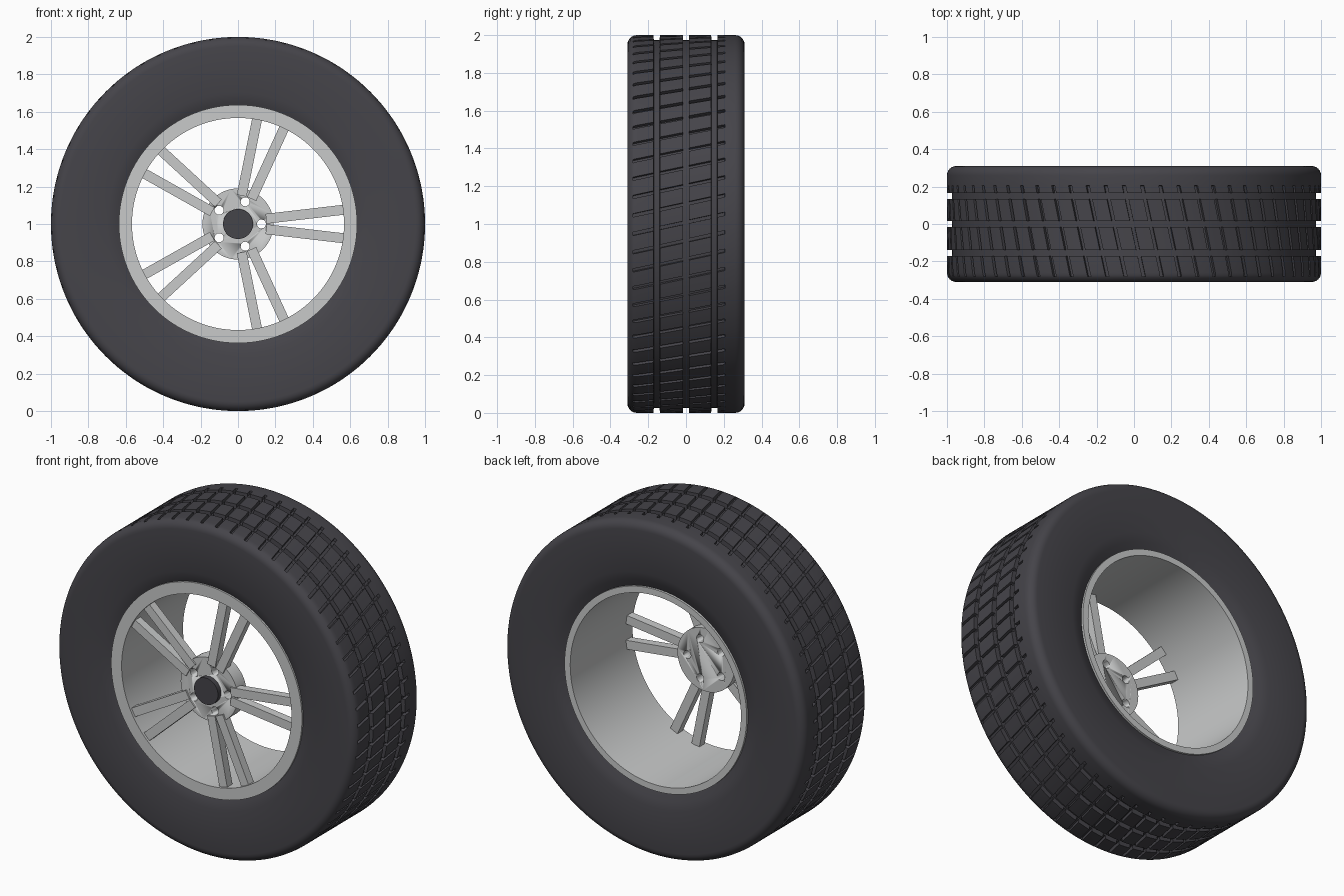
import bpy, bmesh, math
from mathutils import Matrix, Vector

if "Cube" in bpy.data.objects:
    bpy.data.objects.remove(bpy.data.objects["Cube"], do_unlink=True)

CENTRE = Vector((0, 0, 1))
TAU = math.tau


def material(name, rgb, rough):
    m = bpy.data.materials.new(name)
    m.use_nodes = True
    m.diffuse_color = (*rgb, 1)
    bsdf = m.node_tree.nodes["Principled BSDF"]
    bsdf.inputs["Base Color"].default_value = (*rgb, 1)
    bsdf.inputs["Roughness"].default_value = rough
    return m


rubber = material("dark rubber", (0.06, 0.058, 0.068), 0.8)
alloy = material("light alloy", (0.58, 0.59, 0.59), 0.5)


def finish(bm, name, mat):
    bmesh.ops.recalc_face_normals(bm, faces=bm.faces)
    mesh = bpy.data.meshes.new(name)
    bm.to_mesh(mesh)
    bm.free()
    mesh.materials.append(mat)
    ob = bpy.data.objects.new(name, mesh)
    ob.location = CENTRE
    bpy.context.collection.objects.link(ob)
    bpy.ops.object.select_all(action="DESELECT")
    ob.select_set(True)
    bpy.context.view_layer.objects.active = ob
    bpy.ops.object.shade_smooth_by_angle(angle=math.radians(30))
    return ob


def ring_surface(rings):
    """Closed surface from a loop of point rings."""
    bm = bmesh.new()
    vs = [[bm.verts.new(p) for p in ring] for ring in rings]
    n, m = len(vs), len(vs[0])
    for i in range(n):
        a, b = vs[i], vs[(i + 1) % n]
        for j in range(m):
            k = (j + 1) % m
            bm.faces.new((a[j], a[k], b[k], b[j]))
    return bm


def polar(r, angle, y):
    return Vector((r * math.cos(angle), y, r * math.sin(angle)))


def add_cylinder(bm, radius, y0, y1, sides, x=0, z=0):
    place = Matrix.Translation((x, (y0 + y1) / 2, z)) @ Matrix.Rotation(math.pi / 2, 4, "X")
    bmesh.ops.create_cone(bm, cap_ends=True, segments=sides, radius1=radius,
                          radius2=radius, depth=y1 - y0, matrix=place)


# Tyre: lathed section with three ring grooves and slanted slots
HALF, ROUND, EPS = 0.31, 0.05, 0.0006
SLOTS, SLANT = 64, 0.22
SLOT_START, SLOT_END = -0.28, 0.205
GROOVES = (-0.155, 0.0, 0.15)
GROOVE_HALF = 0.016
COLUMNS = ((0, False), (0.006, True), (0.18, True), (0.186, False), (0.45, False), (0.72, False))


def tread_radius(y, in_slot):
    over = max(0, abs(y) - (HALF - ROUND))
    r = 1 - ROUND + math.sqrt(max(0, ROUND ** 2 - over ** 2))
    if in_slot and SLOT_START < y < SLOT_END:
        r = min(r, 0.98)
    if any(abs(y - g) < GROOVE_HALF for g in GROOVES):
        r = 0.973
    return r


stations = []
for i in range(7):
    y = HALF - ROUND + ROUND * math.cos(i * math.pi / 12)
    stations += [-y, y]
edges = [SLOT_START, SLOT_END]
for g in GROOVES:
    edges += [g - GROOVE_HALF, g + GROOVE_HALF]
for e in edges:
    stations += [e - EPS, e + EPS]
stations.sort()

columns = [((s + f) * TAU / SLOTS, slot) for s in range(SLOTS) for f, slot in COLUMNS]
bead = [(-0.275, 0.604), (-0.295, 0.65), (-HALF, 0.70)]
rings = [[polar(r, a, y) for a, _ in columns] for y, r in bead]
rings += [[polar(tread_radius(y, slot), a + SLANT * y, y) for a, slot in columns]
          for y in stations]
rings += [[polar(r, a, -y) for a, _ in columns] for y, r in reversed(bead)]
finish(ring_surface(rings), "tyre", rubber)

# Rim: barrel with a wide front flange and a thin back lip
profile = [(-0.30, 0.567), (-0.30, 0.637), (-0.27, 0.637), (-0.27, 0.608),
           (0.29, 0.608), (0.29, 0.57)]
finish(ring_surface([[polar(r, i * TAU / 128, y) for i in range(128)] for y, r in profile]),
       "rim", alloy)

# Spokes: five pairs, each pair opening outwards
bm = bmesh.new()
start, end = Vector((0.15, 0, 0.028)), Vector((0.572, 0, 0.077))
for i in range(5):
    turn = Matrix.Rotation(-i * TAU / 5, 4, "Y")
    for side in (1, -1):
        lean = math.atan2(end.z - start.z, end.x - start.x) * side
        mid = (start + end) / 2
        place = (turn @ Matrix.Translation((mid.x, -0.26, mid.z * side))
                 @ Matrix.Rotation(-lean, 4, "Y")
                 @ Matrix.Diagonal(((end - start).length, 0.05, 0.053, 1)))
        bmesh.ops.create_cube(bm, size=1, matrix=place)
finish(bm, "spokes", alloy)

# Hub disc with five bolt holes
bm = bmesh.new()
add_cylinder(bm, 0.19, -0.275, -0.19, 64)
hub = finish(bm, "hub", alloy)
bm = bmesh.new()
for i in range(5):
    p = polar(0.125, i * TAU / 5, 0)
    add_cylinder(bm, 0.024, -0.4, -0.1, 24, p.x, p.z)
cutter = finish(bm, "bolt_hole_cutter", alloy)
cutter.hide_render = True
cut = hub.modifiers.new("bolt holes", "BOOLEAN")
cut.operation, cut.solver, cut.object = "DIFFERENCE", "EXACT", cutter
bpy.context.view_layer.objects.active = hub
bpy.ops.object.modifier_apply(modifier=cut.name)
bpy.data.objects.remove(cutter, do_unlink=True)

# Centre cap
bm = bmesh.new()
add_cylinder(bm, 0.08, -0.305, -0.26, 48)
finish(bm, "centre_cap", rubber)
